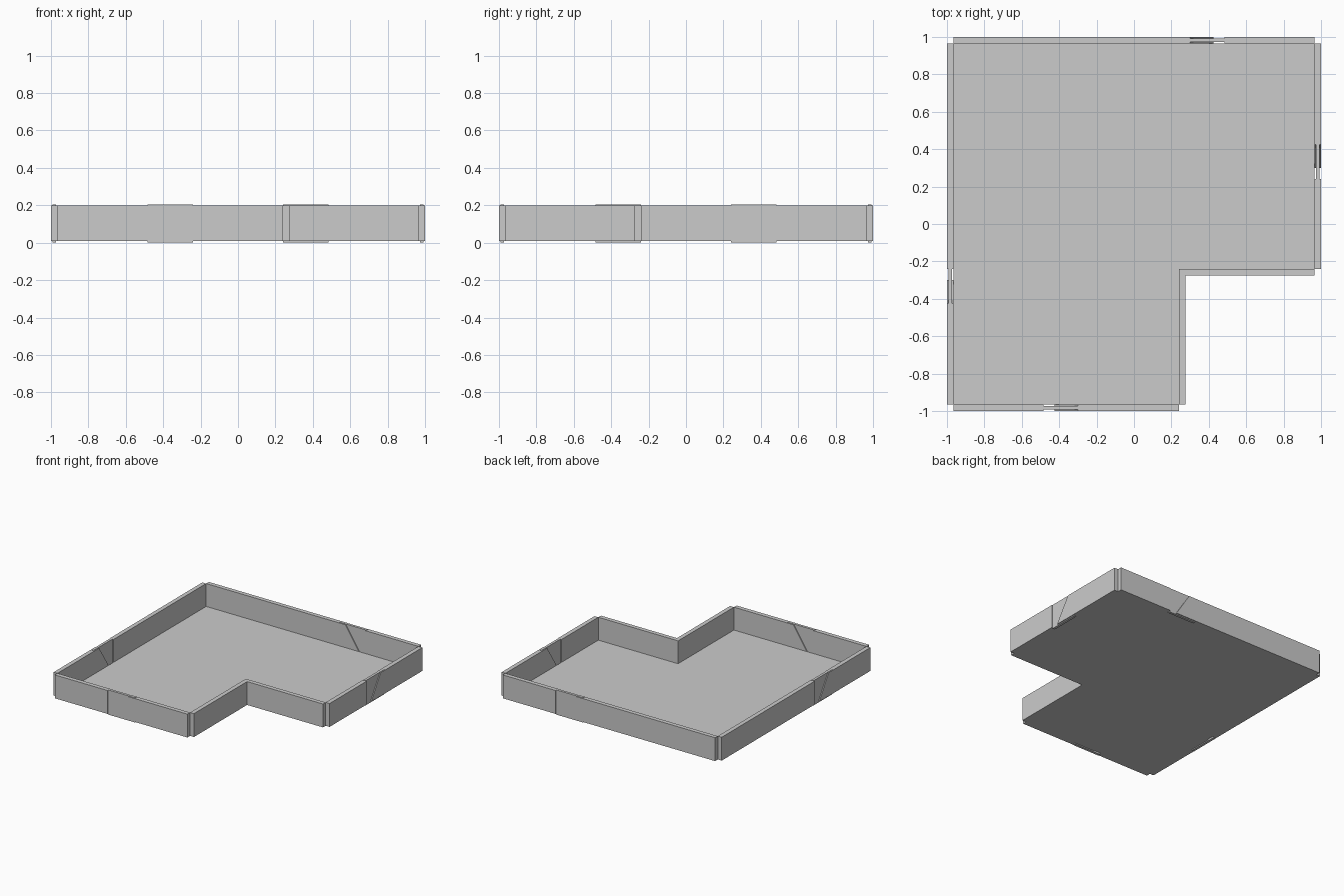
import bpy, bmesh, math
from mathutils import Matrix, Vector

if "Cube" in bpy.data.objects:
    bpy.data.objects.remove(bpy.data.objects["Cube"])

T = 0.035          # wall thickness
Z0, Z1 = 0.008, 0.2  # wall bottom and top


def extrude_profile(name, pts, vec, mat=Matrix.Identity(4)):
    """Solid made by extruding a closed outline along vec."""
    bm = bmesh.new()
    face = bm.faces.new([bm.verts.new(p) for p in pts])
    ext = bmesh.ops.extrude_face_region(bm, geom=[face])
    moved = [v for v in ext["geom"] if isinstance(v, bmesh.types.BMVert)]
    bmesh.ops.translate(bm, verts=moved, vec=Vector(vec))
    bmesh.ops.recalc_face_normals(bm, faces=bm.faces)
    bm.transform(mat)
    me = bpy.data.meshes.new(name)
    bm.to_mesh(me)
    bm.free()
    ob = bpy.data.objects.new(name, me)
    bpy.context.collection.objects.link(ob)
    return ob


def panel(name, outline, y0, y1, mat):
    """Upright panel: outline is (distance along wall, height)."""
    return extrude_profile(name, [(d, y0, z) for d, z in outline], (0, y1 - y0, 0), mat)


def rect(a, b, z0=Z0, z1=Z1):
    return [(a, z0), (b, z0), (b, z1), (a, z1)]


def wall(name, start, angle, length, joint=None):
    """Wall running from an inner corner, thickness to its outer side."""
    mat = Matrix.Translation((*start, 0)) @ Matrix.Rotation(math.radians(angle), 4, 'Z')
    if joint is None:
        panel(name, rect(0, length), -T, 0, mat)
        return
    j = joint
    # straight-ended half, slant-ended half and the thinner tongue joining them
    panel(name + "_start", rect(0, j), -T, 0, mat)
    panel(name + "_end", [(j + 0.06, Z0), (length, Z0), (length, Z1), (j + 0.185, Z1)],
          -T, 0, mat)
    panel(name + "_tongue", rect(j, j + 0.245, 0.0, 0.203), -T + 0.007, -0.007, mat)


# L-shaped floor
A, B = 0.965, 0.24
corners = [(-A, -A), (B, -A), (B, -B), (A, -B), (A, A), (-A, A)]
extrude_profile("floor", [(x, y, Z0) for x, y in corners], (0, 0, 0.004))

# outer walls with scarf joints, counter-clockwise
wall("front_wall", (-A, -A), 0, A + B, 0.48)
wall("right_wall", (A, -B), 90, A + B, 0.48)
wall("back_wall", (A, A), 180, 2 * A, 0.48)
wall("left_wall", (-A, A), 270, 2 * A, 1.205)

# plain walls of the inner corner
wall("notch_side_wall", (B, -A), 90, A - B - T)
wall("notch_front_wall", (B, -B), 0, A - B)
